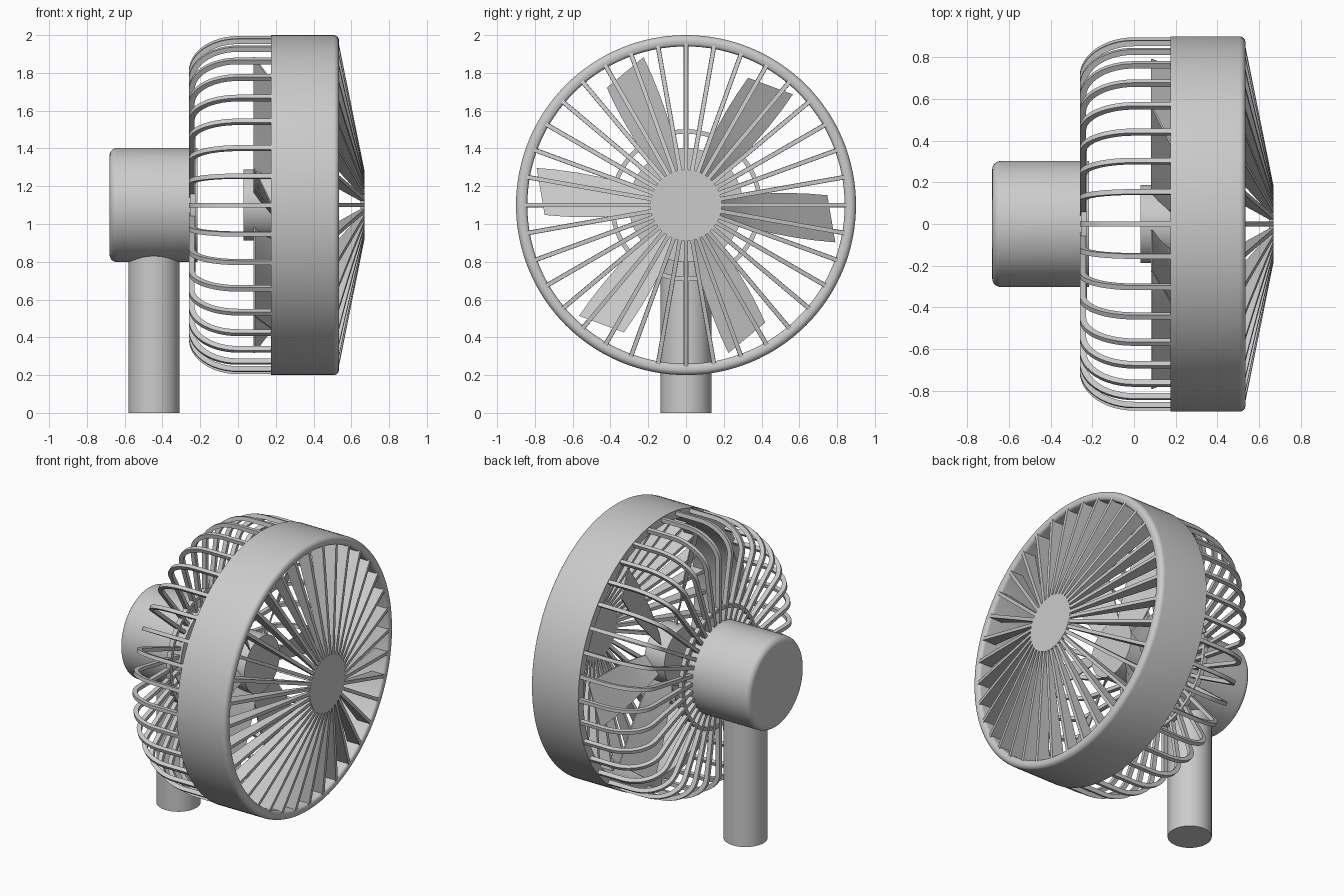
import bpy, bmesh
from math import sin, cos, pi, radians

if "Cube" in bpy.data.objects:
    bpy.data.objects.remove(bpy.data.objects["Cube"])

CZ = 1.1      # height of the fan axis (axis runs along x)


def finish(name, verts, faces, bevel=0.0, angle=35):
    me = bpy.data.meshes.new(name)
    me.from_pydata(verts, [], faces)
    bm = bmesh.new()
    bm.from_mesh(me)
    bmesh.ops.recalc_face_normals(bm, faces=bm.faces)
    bm.to_mesh(me)
    bm.free()
    ob = bpy.data.objects.new(name, me)
    bpy.context.collection.objects.link(ob)
    bpy.ops.object.select_all(action='DESELECT')
    ob.select_set(True)
    bpy.context.view_layer.objects.active = ob
    bpy.ops.object.shade_smooth_by_angle(angle=radians(angle))
    return ob


def polar(x, r, a, t=0.0):
    """Point at axial x, radius r, angle a, shifted sideways by t."""
    return (x, r * cos(a) - t * sin(a), CZ + r * sin(a) + t * cos(a))


def lathe(name, prof, closed=False, n=96):
    """Revolve (x, r) profile about the fan axis; open profiles get capped."""
    m = len(prof)
    v = [polar(x, r, 2 * pi * i / n) for i in range(n) for x, r in prof]
    f = []
    for i in range(n):
        j = (i + 1) % n
        for k in range(m if closed else m - 1):
            l = (k + 1) % m
            f.append((i * m + k, i * m + l, j * m + l, j * m + k))
    if not closed:
        f.append([i * m for i in range(n)])
        f.append([i * m + m - 1 for i in range(n)])
    return finish(name, v, f)


def radial_bars(name, outer, inner, width, count):
    """Bars with side outline outer/inner (x, r), repeated around the axis."""
    v, f, m = [], [], len(outer)
    for c in range(count):
        a, b = 2 * pi * c / count, len(v)
        for (xo, ro), (xi, ri) in zip(outer, inner):
            v += [polar(xo, ro, a, -width / 2), polar(xo, ro, a, width / 2),
                  polar(xi, ri, a, width / 2), polar(xi, ri, a, -width / 2)]
        for k in range(m - 1):
            for s in range(4):
                p, q = b + 4 * k + s, b + 4 * k + (s + 1) % 4
                f.append((p, q, q + 4, p + 4))
        f += [(b, b + 1, b + 2, b + 3), tuple(b + 4 * (m - 1) + s for s in range(4))]
    return finish(name, v, f)


def arc(cx, cr, rx, rr, a0, a1, n):
    return [(cx + rx * cos(radians(a0 + (a1 - a0) * i / n)),
             cr + rr * sin(radians(a0 + (a1 - a0) * i / n))) for i in range(n + 1)]


# front rim band with rounded front edge
lathe("front_rim", [(0.175, 0.845), (0.175, 0.90)]
      + arc(0.505, 0.87, 0.03, 0.03, 90, 0, 6)
      + arc(0.515, 0.86, 0.02, 0.02, 0, -90, 4)[1:], closed=True, n=128)

# front grille: tapered spokes and centre disc
radial_bars("front_spokes", [(0.532, 0.865), (0.67, 0.18)],
            [(0.435, 0.865), (0.65, 0.18)], 0.022, 36)
lathe("front_disc", [(0.648, 0.188), (0.67, 0.188)])

# rear cage: bent ribs and a ring joining them near the motor
outer = [(0.18, 0.895)] + arc(0.0, 0.71, -0.26, 0.185, 90, 0, 12) + [(-0.26, 0.29)]
inner = [(0.18, 0.868)] + arc(0.0, 0.71, -0.23, 0.158, 90, 0, 12) + [(-0.23, 0.29)]
radial_bars("rear_ribs", outer, inner, 0.024, 36)
lathe("rear_ring", [(-0.255, 0.378), (-0.255, 0.402), (-0.225, 0.402), (-0.225, 0.378)],
      closed=True)

# motor housing and thin shaft
lathe("motor_housing", arc(-0.64, 0.262, 0.04, 0.04, 180, 90, 6) + [(-0.215, 0.302)])
lathe("shaft", [(-0.22, 0.012), (0.04, 0.012)], n=16)

# rotor hub and six pitched blades
lathe("rotor_hub", [(0.03, 0.188), (0.18, 0.188)], n=64)
v, f = [], []
N = 6
for c in range(6):
    b, a = len(v), c * pi / 3
    for side in (-0.004, 0.004):
        for i in range(N + 1):
            t = i / N
            r0, r1 = 0.16 + 0.655 * t, 0.16 + 0.59 * t
            lo, hi = a + radians(-22 + 8 * t), a + radians(12 - 8 * t)
            v += [polar(0.085 + side, r0, lo), polar(0.175 + 0.03 * t + side, r1, hi)]
    s = 2 * (N + 1)
    for i in range(N):
        p = b + 2 * i
        f += [(p, p + 1, p + 3, p + 2), (p + s, p + s + 1, p + s + 3, p + s + 2),
              (p, p + 2, p + 2 + s, p + s), (p + 1, p + 3, p + 3 + s, p + 1 + s)]
    e = b + 2 * N
    f += [(b, b + 1, b + 1 + s, b + s), (e, e + 1, e + 1 + s, e + s)]
finish("rotor_blades", v, f)

# handle
bpy.ops.mesh.primitive_cylinder_add(vertices=64, radius=0.135, depth=0.84,
                                    location=(-0.445, 0, 0.42))
bpy.context.object.name = "handle"
bpy.ops.object.shade_smooth_by_angle(angle=radians(35))
